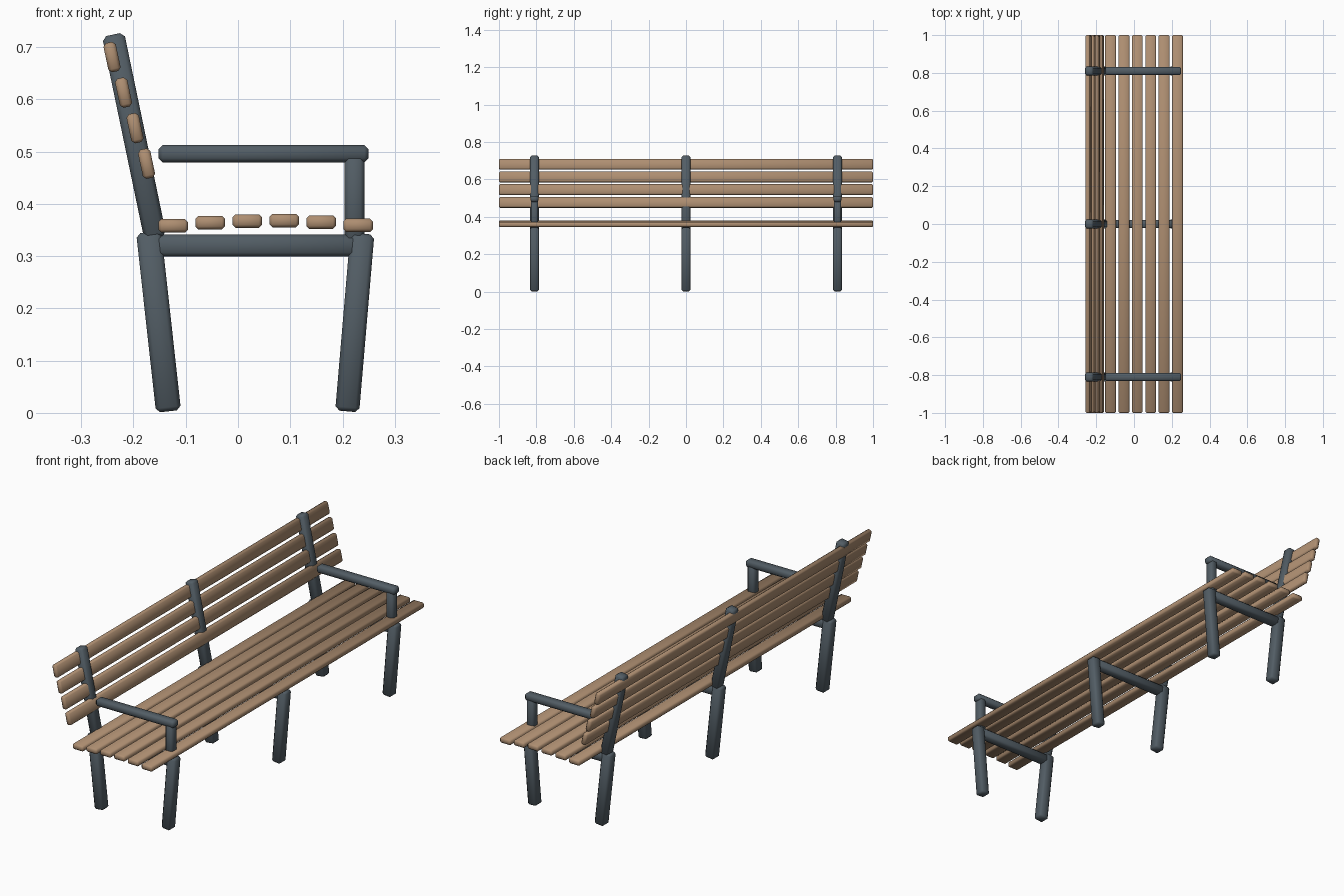
import bpy
import math
from mathutils import Vector

default = bpy.data.objects.get("Cube")
if default:
    bpy.data.objects.remove(default, do_unlink=True)


def make_material(name, colour):
    mat = bpy.data.materials.new(name)
    mat.use_nodes = True
    mat.diffuse_color = (*colour, 1)
    mat.node_tree.nodes["Principled BSDF"].inputs["Base Color"].default_value = (*colour, 1)
    return mat


wood = make_material("tan wood", (0.42, 0.27, 0.165))
metal = make_material("dark slate metal", (0.085, 0.11, 0.13))


def bar(name, centre, size, tilt, mat, chamfer):
    """Chamfered bar, tilted about the y axis."""
    bpy.ops.mesh.primitive_cube_add(size=1, location=centre)
    obj = bpy.context.object
    obj.name = name
    obj.scale = size
    bpy.ops.object.transform_apply(location=False, rotation=False, scale=True)
    obj.rotation_euler.y = tilt
    mod = obj.modifiers.new("chamfer", 'BEVEL')
    mod.width = chamfer
    mod.segments = 1
    bpy.ops.object.modifier_apply(modifier=mod.name)
    obj.data.materials.append(mat)
    bpy.ops.object.shade_smooth()
    return obj


def strut(name, y, start, end, width, depth):
    """Metal bar between two (x, z) points."""
    a, b = Vector(start), Vector(end)
    d, mid = b - a, (a + b) / 2
    bar(name, (mid.x, y, mid.y), (width, depth, d.length),
        math.atan2(d.x, d.y), metal, 0.008)


# Three support frames; only the outer two carry armrests
for side, y in (("right", -0.81), ("middle", 0), ("left", 0.81)):
    strut(side + "_back_leg", y, (-0.133, 0.003), (-0.171, 0.346), 0.048, 0.048)
    strut(side + "_front_leg", y, (0.209, 0.003), (0.238, 0.343), 0.046, 0.048)
    strut(side + "_seat_beam", y, (-0.17, 0.32), (0.235, 0.32), 0.042, 0.044)
    strut(side + "_back_post", y, (-0.158, 0.335), (-0.239, 0.724), 0.043, 0.046)
    if y:
        strut(side + "_arm_post", y, (0.223, 0.315), (0.223, 0.5), 0.038, 0.04)
        strut(side + "_armrest", y, (-0.152, 0.496), (0.25, 0.496), 0.033, 0.042)

# Seat slats follow a shallow crown
for i, z in enumerate((0.358, 0.364, 0.367, 0.368, 0.365, 0.359)):
    bar(f"seat_slat_{i + 1}", (-0.124 + 0.0708 * i, 0, z),
        (0.057, 2, 0.026), 0, wood, 0.006)

# Leaning backrest slats
for i in range(4):
    bar(f"back_slat_{i + 1}", (-0.241 + 0.022 * i, 0, 0.681 - 0.068 * i),
        (0.024, 2, 0.057), -0.21, wood, 0.006)
